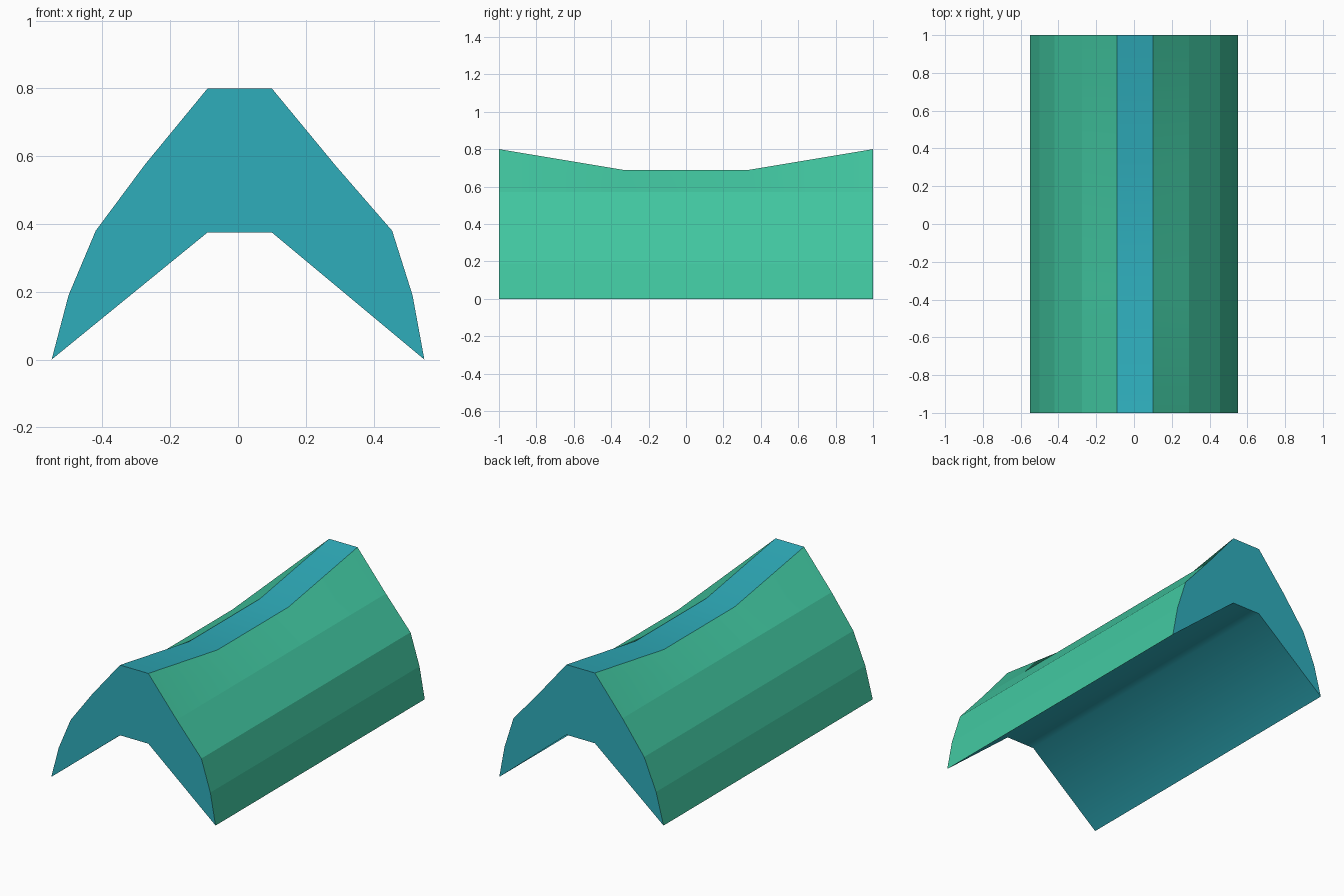
import bpy, bmesh

if "Cube" in bpy.data.objects:
    bpy.data.objects.remove(bpy.data.objects["Cube"])


def material(name, rgb):
    m = bpy.data.materials.new(name)
    m.diffuse_color = (*rgb, 1.0)
    m.use_nodes = True
    m.node_tree.nodes["Principled BSDF"].inputs["Base Color"].default_value = m.diffuse_color
    return m


# Cross-section (x, z): outer arch from left foot to right foot, then the underside
outer = [(-0.55, 0), (-0.50, 0.19), (-0.42, 0.38), (-0.275, 0.575),
         (-0.09, 0.80), (0.10, 0.80), (0.29, 0.57), (0.455, 0.38),
         (0.515, 0.19), (0.55, 0)]
inner = [(0.10, 0.375), (-0.09, 0.375)]
section = outer + inner
CROWN = (4, 5)                    # points of the ridge that sag mid-length
FLANKS = (3, 5)                   # strips beside the ridge
stations = [(-1, 0), (-0.34, 0.11), (0.34, 0.11), (1, 0)]   # y, ridge sag
n = len(section)

bm = bmesh.new()
rings = [[bm.verts.new((x, y, z - (sag if i in CROWN else 0)))
          for i, (x, z) in enumerate(section)] for y, sag in stations]

# Long strips: green sides, teal ridge and teal underside
for a, b in zip(rings, rings[1:]):
    for i in range(n):
        j = (i + 1) % n
        f = bm.faces.new((a[i], a[j], b[j], b[i]))
        side = i < len(outer) - 1 and i != CROWN[0]
        f.material_index = 1 if side else 0
        f.smooth = not side or i in FLANKS
        # keep every lengthwise outer edge crisp
        if i < len(outer):
            bm.edges.get((a[i], b[i])).smooth = False

# Teal end caps with crisp rims
for ring in (rings[0], rings[-1]):
    cap = bm.faces.new(ring)
    for e in cap.edges:
        e.smooth = False

bmesh.ops.recalc_face_normals(bm, faces=bm.faces)
mesh = bpy.data.meshes.new("saddle_ridge")
bm.to_mesh(mesh)
bm.free()

mesh.materials.append(material("teal", (0.028, 0.42, 0.50)))
mesh.materials.append(material("sea_green", (0.054, 0.58, 0.36)))
bpy.context.collection.objects.link(bpy.data.objects.new("saddle_ridge", mesh))
